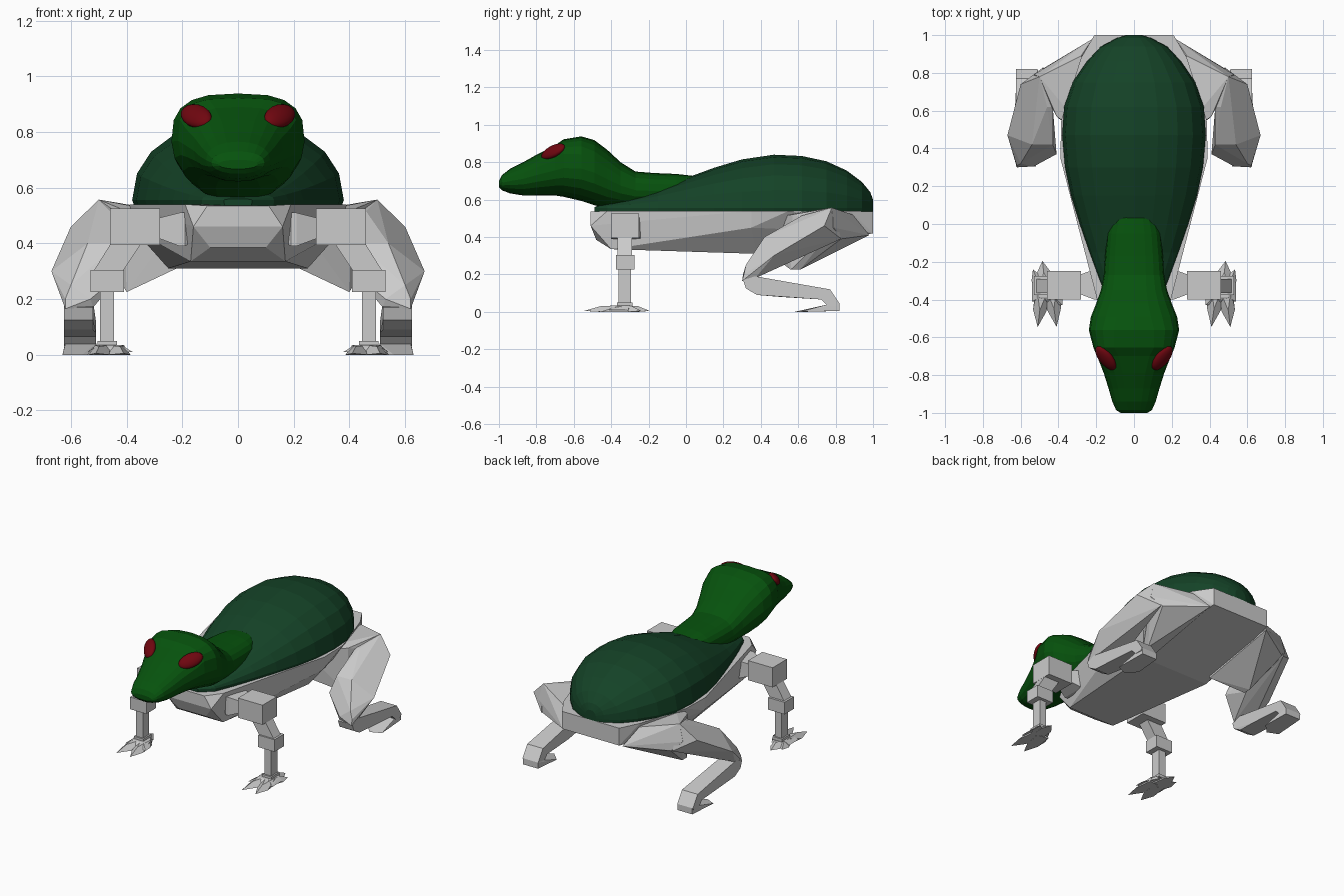
import bpy, bmesh, math
from mathutils import Vector, Matrix


def paint(name, rgb):
    m = bpy.data.materials.new(name)
    m.diffuse_color = (*rgb, 1)
    return m


SHELL = paint("dark_green", (0.007, 0.055, 0.02))
SKIN = paint("bright_green", (0.002, 0.085, 0.004))
RED = paint("red", (0.16, 0.002, 0.005))


def finish(name, bm, mat=None):
    bmesh.ops.recalc_face_normals(bm, faces=bm.faces)
    me = bpy.data.meshes.new(name)
    bm.to_mesh(me)
    bm.free()
    ob = bpy.data.objects.new(name, me)
    bpy.context.collection.objects.link(ob)
    if mat:
        me.materials.append(mat)
    return ob


def hulls(name, groups):
    """One object made of several convex lumps."""
    out = bmesh.new()
    for pts in groups:
        bm = bmesh.new()
        for p in pts:
            bm.verts.new(p)
        bmesh.ops.convex_hull(bm, input=bm.verts[:])
        loose = [v for v in bm.verts if not v.link_faces]
        bmesh.ops.delete(bm, geom=loose, context='VERTS')
        bmesh.ops.dissolve_limit(bm, angle_limit=0.12, verts=bm.verts[:], edges=bm.edges[:])
        tmp = bpy.data.meshes.new("tmp")
        bm.to_mesh(tmp)
        bm.free()
        out.from_mesh(tmp)
        bpy.data.meshes.remove(tmp)
    return finish(name, out)


def pair(name, groups):
    for side, s in (("right", 1), ("left", -1)):
        hulls(f"{name}_{side}", [[(s * x, y, z) for x, y, z in g] for g in groups])


def box(x0, x1, y0, y1, z0, z1):
    return [(x, y, z) for x in (x0, x1) for y in (y0, y1) for z in (z0, z1)]


def wide(x0, x1, yz):
    return [(x, y, z) for x in (x0, x1) for y, z in yz]


def loft(name, rings, mat):
    bm = bmesh.new()
    vs = [[bm.verts.new(p) for p in r] for r in rings]
    n = len(vs[0])
    for a, b in zip(vs, vs[1:]):
        for i in range(n):
            j = (i + 1) % n
            bm.faces.new((a[i], a[j], b[j], b[i]))
    bm.faces.new(vs[0])
    bm.faces.new(vs[-1])
    return finish(name, bm, mat)


def sup(t, e):
    return math.copysign(abs(t) ** (2 / e), t)


# Grey lower body
half = [(.11, -.51, .535), (.16, -.51, .46), (.10, -.48, .385), (.17, -.40, .335),
        (.19, -.42, .54), (.22, -.30, .48), (.39, .35, .54), (.375, .35, .45),
        (.385, .55, .54), (.25, .38, .31), (.28, .88, .54), (.21, 1, .535), (.21, 1, .42)]
hulls("lower_body", [half + [(-x, y, z) for x, y, z in half]])

# Domed back shell: y, half width, top height
shell = [(-.49, .05, .56), (-.42, .13, .585), (-.3, .18, .615), (-.15, .235, .66), (0, .287, .715),
         (.15, .333, .77), (.3, .365, .815), (.47, .38, .84), (.62, .37, .833), (.75, .325, .805),
         (.86, .25, .755), (.94, .175, .695), (.985, .09, .64), (1.0, .04, .60)]
rings = []
for y, w, top in shell:
    arc = [math.pi * i / 10 for i in range(11)]
    ring = [(w * sup(math.cos(a), 2.15), y, .555 + (top - .555) * sup(math.sin(a), 2.15)) for a in arc]
    rings.append([(w * .98, y, .535)] + ring + [(-w * .98, y, .535)])
loft("back_shell", rings, SHELL)

# Head and neck: y, half width, bottom, top, squareness of the upper half
head = [(-1.0, .07, .667, .70, 2.2), (-.985, .095, .65, .73, 2.2), (-.94, .115, .633, .765, 2.2),
        (-.87, .135, .622, .80, 2.3), (-.79, .16, .622, .845, 2.4), (-.7, .195, .622, .89, 2.7),
        (-.655, .215, .615, .922, 3.3), (-.56, .239, .593, .938, 2.9), (-.49, .228, .57, .918, 2.5),
        (-.42, .20, .553, .865, 2.4), (-.35, .175, .55, .80, 2.4), (-.27, .16, .55, .75, 2.5),
        (-.17, .153, .55, .742, 2.5), (-.05, .142, .55, .737, 2.5), (.03, .12, .57, .728, 2.5),
        (.05, .08, .62, .718, 2.5)]
rings = []
for y, w, lo, hi, e in head:
    ring = []
    for i in range(20):
        a = 2 * math.pi * i / 20
        k = e if i <= 10 else 2.15
        ring.append((w * sup(math.cos(a), k), y, (lo + hi) / 2 + (hi - lo) / 2 * sup(math.sin(a), k)))
    rings.append(ring)
loft("head_and_neck", rings, SKIN)

# Slanted oval eyes
for side, s in (("right", 1), ("left", -1)):
    n = Vector((.45 * s, -.6, .65)).normalized()
    l = Vector((.58 * s, .72, .35))
    l = (l - n * l.dot(n)).normalized()
    m = n.cross(l)
    mat = Matrix((l * .08, m * .045, n * .025)).transposed().to_4x4()
    mat.translation = (.150 * s, -.71, .857)
    bm = bmesh.new()
    bmesh.ops.create_uvsphere(bm, u_segments=16, v_segments=10, radius=1, matrix=mat)
    finish("eye_" + side, bm, RED).data.shade_smooth()

# Front legs: shoulder, upper block, forearm, elbow, shin
pair("front_leg", [
    wide(.15, .16, [(-.37, .48), (-.37, .42), (-.26, .48), (-.26, .42)])
    + wide(.19, .21, [(-.40, .51), (-.40, .39), (-.24, .51), (-.24, .39)])
    + wide(.28, .29, [(-.37, .49), (-.37, .42), (-.27, .49), (-.27, .42)]),
    box(.28, .46, -.40, -.25, .395, .525),
    [(x, y, z) for y in (-.365, -.29) for x, z in ((.34, .41), (.45, .41), (.42, .29), (.525, .29))],
    box(.41, .53, -.375, -.275, .225, .305),
    box(.445, .495, -.36, -.295, .03, .25)])


# Clawed front feet
def toe(x0, y0, x1, y1, w):
    b, d = Vector((x0, y0, 0)), Vector((x1 - x0, y1 - y0, 0))
    side = Vector((-d.y, d.x, 0)).normalized() * w
    k, up = b + d * .55, Vector((0, 0, 1))
    return [b + side, b - side, b + side * .8 + up * .035, b - side * .8 + up * .035,
            k + side, k - side, k + up * .03, (x1, y1, .005)]


pair("front_foot", [
    toe(.44, -.33, .41, -.545, .038), toe(.485, -.35, .51, -.545, .036),
    toe(.47, -.33, .485, -.195, .036), toe(.49, -.35, .535, -.24, .03),
    [(.378, -.38, .01), (.378, -.43, .01), (.54, -.41, .01), (.54, -.31, .01), (.43, -.28, .01),
     (.42, -.39, .035), (.50, -.39, .035), (.51, -.30, .035), (.43, -.30, .035)],
    box(.435, .505, -.37, -.285, .03, .05)])

# Rear legs: hip, thigh, shin, ankle
pair("rear_leg", [
    [(.2, .42, .5), (.22, .45, .31), (.28, .89, .52), (.22, .98, .41), (.41, .57, .52),
     (.50, .78, .557), (.40, .61, .225), (.40, .56, .225), (.47, .83, .39), (.53, .79, .45)],
    [(.43, .62, .51), (.50, .78, .557), (.60, .74, .46), (.48, .83, .39), (.46, .62, .515),
     (.45, .52, .27), (.60, .52, .27), (.67, .47, .30), (.43, .42, .40), (.54, .42, .40),
     (.41, .37, .30), (.60, .32, .25), (.62, .31, .20), (.53, .305, .20), (.62, .30, .165),
     (.52, .32, .17), (.62, .37, .18)],
    wide(.52, .625, [(.305, .17), (.32, .125), (.38, .09), (.37, .19), (.50, .16)])
    + wide(.51, .625, [(.77, .12), (.74, .065), (.50, .08)]),
    wide(.51, .625, [(.77, .12), (.72, .07), (.82, .045), (.81, .03), (.76, .03)])])

# Flat pointed rear feet
pair("rear_foot", [
    wide(.51, .62, [(.82, .005), (.82, .045), (.76, .04), (.76, 0)])
    + [(.50, .64, 0), (.63, .61, 0), (.56, .58, 0), (.52, .68, .02), (.61, .68, .02)]])
